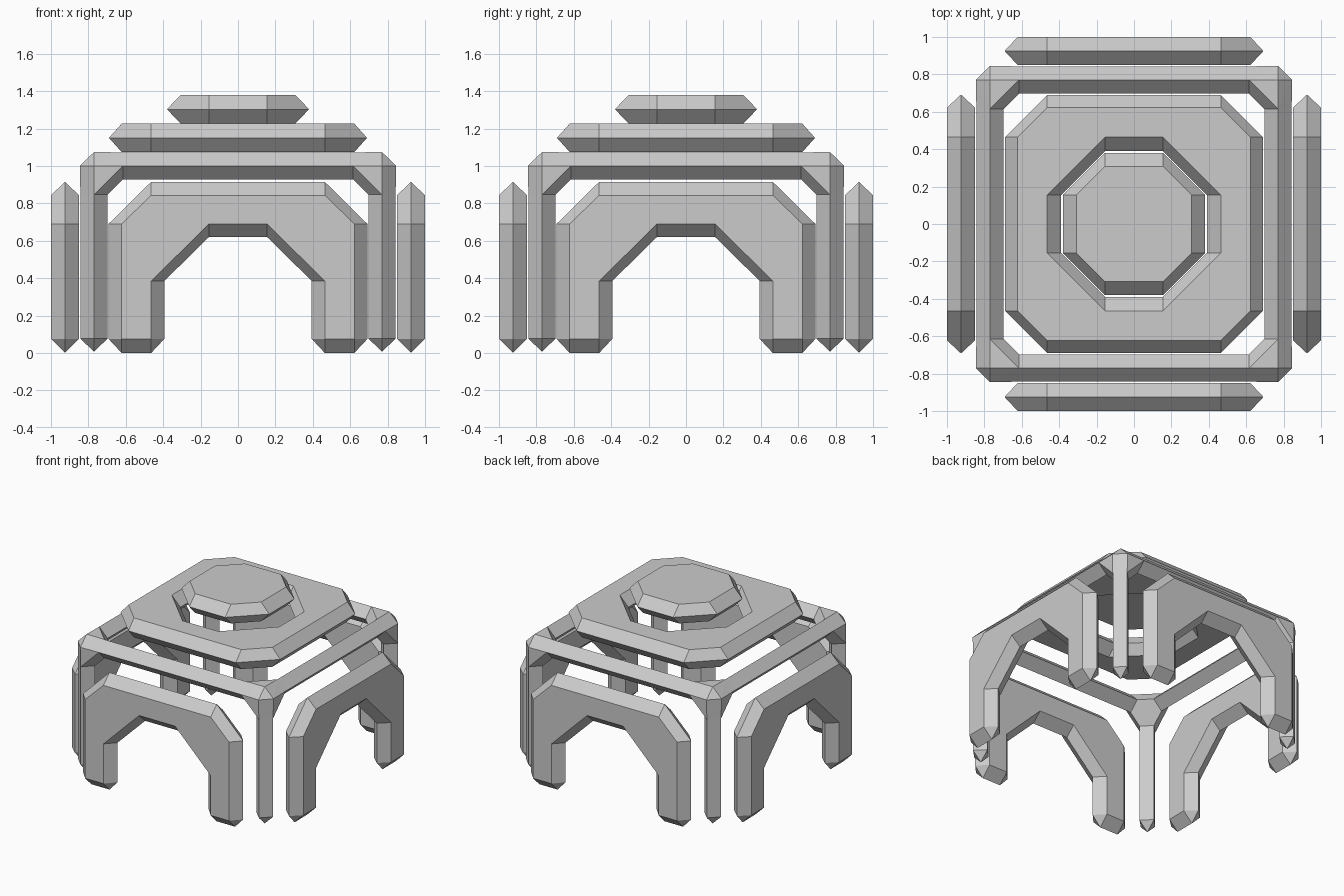
import bpy, bmesh, math
from mathutils import Matrix, Vector

if "Cube" in bpy.data.objects:
    bpy.data.objects.remove(bpy.data.objects["Cube"])

grey = bpy.data.materials.new("plain grey")
grey.diffuse_color = (0.6, 0.6, 0.6, 1)
grey.use_nodes = True
grey.node_tree.nodes["Principled BSDF"].inputs["Base Color"].default_value = grey.diffuse_color


def finish(name, bm):
    bmesh.ops.remove_doubles(bm, verts=bm.verts[:], dist=1e-4)
    bmesh.ops.recalc_face_normals(bm, faces=bm.faces[:])
    me = bpy.data.meshes.new(name)
    bm.to_mesh(me)
    bm.free()
    me.materials.append(grey)
    ob = bpy.data.objects.new(name, me)
    bpy.context.collection.objects.link(ob)
    return ob


def ring(bm, pts, z):
    return [bm.verts.new((x, y, z)) for x, y in pts]


def bridge(bm, a, b):
    n = len(a)
    for i in range(n):
        j = (i + 1) % n
        bm.faces.new((a[i], a[j], b[j], b[i]))


def ridged(bm, mid, face, z, half):
    """Ridge outline at mid height, inset outlines above and below."""
    m, t, b = ring(bm, mid, z), ring(bm, face, z + half), ring(bm, face, z - half)
    bridge(bm, m, t)
    bridge(bm, b, m)
    return t, b


def hull(name, pts):
    bm = bmesh.new()
    for p in pts:
        bm.verts.new(p)
    bmesh.ops.convex_hull(bm, input=bm.verts[:])
    bmesh.ops.delete(bm, geom=[v for v in bm.verts if not v.link_faces], context='VERTS')
    bmesh.ops.dissolve_limit(bm, angle_limit=0.01, verts=bm.verts[:], edges=bm.edges[:])
    return finish(name, bm)


def octagon(r, c):
    q = [(r, -c), (r, c), (c, r), (-c, r), (-r, c), (-r, -c), (-c, -r), (c, -r)]
    return q


# Four arched side panels
mid = [(.155, .62), (.394, .385), (.394, .075), (.464, 0), (.622, 0),
       (.692, .075), (.692, .69), (.464, .915)]
face = [(.155, .69), (.464, .385), (.464, .075), (.464, .075), (.622, .075),
        (.622, .075), (.622, .69), (.464, .843)]


def mirrored(pts):
    return pts + [(-x, z) for x, z in reversed(pts)]


for k, side in enumerate(("front", "right", "back", "left")):
    bm = bmesh.new()
    t, b = ridged(bm, mirrored(mid), mirrored(face), .925, .075)
    bm.faces.new(t)
    bm.faces.new(b)
    bmesh.ops.transform(bm, verts=bm.verts[:],
                        matrix=Matrix.Rotation(k * math.pi / 2, 4, 'Z') @ Matrix.Rotation(math.pi / 2, 4, 'X'))
    finish(side + "_arch_panel", bm)

# Top plate with octagonal hole
bm = bmesh.new()
ot, ob_ = ridged(bm, octagon(.69, .464), octagon(.622, .464), 1.15, .076)
it, ib = ridged(bm, octagon(.39, .155), octagon(.464, .155), 1.15, .076)
bridge(bm, ot, it)
bridge(bm, ob_, ib)
finish("top_plate", bm)

# Floating octagonal cap
bm = bmesh.new()
t, b = ridged(bm, octagon(.38, .155), octagon(.308, .155), 1.303, .075)
bm.faces.new(t)
bm.faces.new(b)
finish("top_cap", bm)

# Frame: diamond-section legs, beams and corner joints
C, Z, R, E, L = .77, 1.0, .0725, .615, .846


def diamond(centre, axis):
    pts = []
    for i in range(3):
        if i != axis:
            for s in (-R, R):
                p = Vector(centre)
                p[i] += s
                pts.append(p)
    return pts


for k, side in enumerate(("front_left", "front_right", "back_right", "back_left")):
    rot = Matrix.Rotation(k * math.pi / 2, 4, 'Z')

    def put(name, pts):
        hull(name, [rot @ Vector(p) for p in pts])

    leg_top = diamond((-C, -C, L), 2)
    put(side + "_leg", leg_top + diamond((-C, -C, .077), 2) + [(-C, -C, .006)])
    put(side + "_beam", diamond((-E, -C, Z), 0) + diamond((E, -C, Z), 0))
    put(side + "_corner_joint",
        leg_top + diamond((-E, -C, Z), 0) + diamond((-C, -E, Z), 1)
        + [(-.846, -C, Z), (-C, -.846, Z), (-C, -C, 1.074)])
